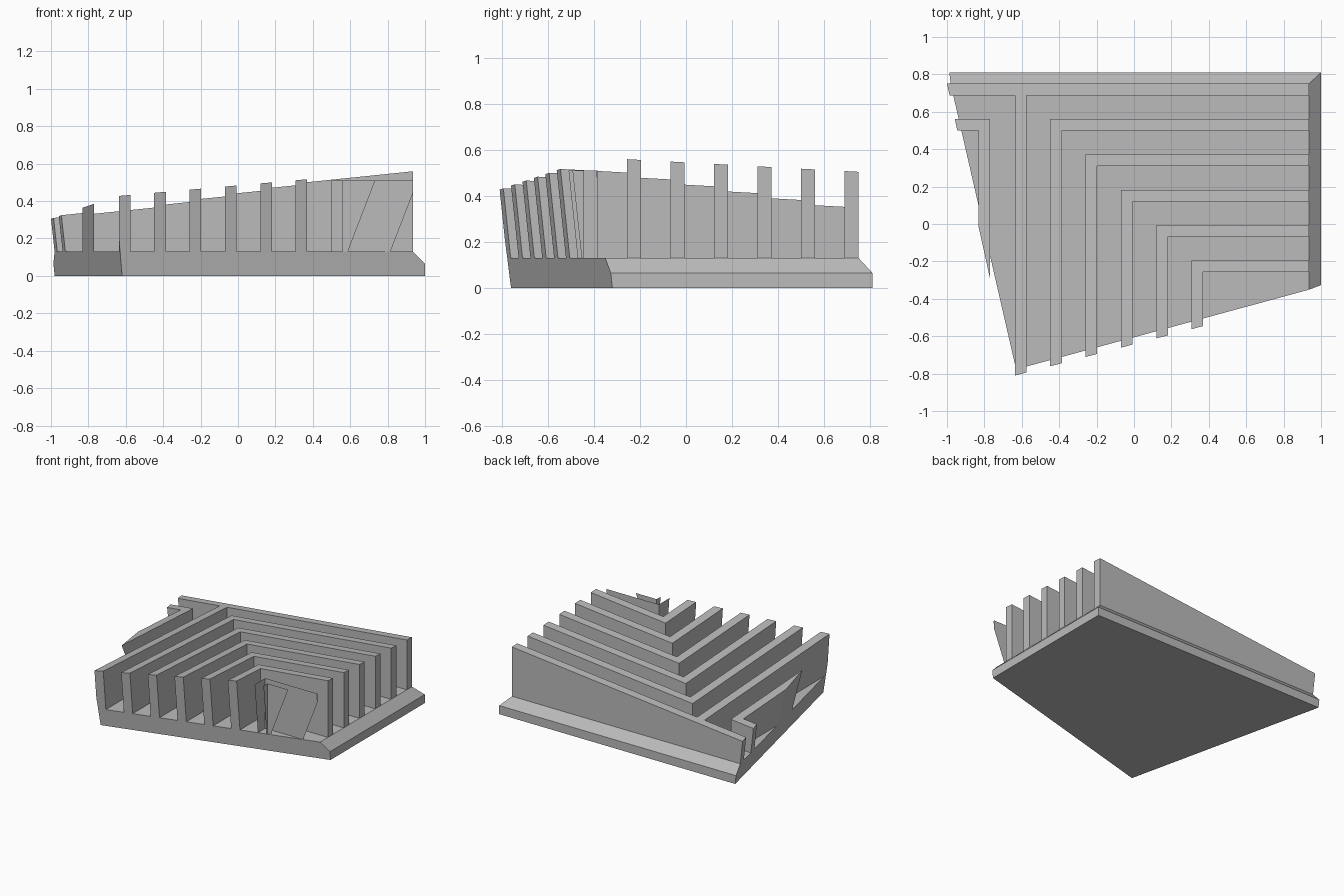
import bpy, bmesh
from mathutils import Vector

if "Cube" in bpy.data.objects:
    bpy.data.objects.remove(bpy.data.objects["Cube"])

grey = bpy.data.materials.new("grey")
grey.diffuse_color = (0.5, 0.5, 0.5, 1)
grey.use_nodes = True
grey.node_tree.nodes["Principled BSDF"].inputs["Base Color"].default_value = grey.diffuse_color

# Slanted trimming planes: (point, outward normal)
FRONT = (Vector((1, -0.32, 0)), Vector((0.272, -1, -0.105)))
LEFT = (Vector((-0.98, 0.81, 0)), Vector((-1, -0.2293, -0.11)))
TOP = (Vector((-1, 0.75, 0.305)), Vector((-0.103, 0.0545, 1)))
FLOOR, THICK, PITCH, RIGHT = 0.13, 0.062, 0.189, 0.935


def build(name, loops, planes):
    """Stack matching outlines into a solid, then trim it with planes."""
    bm = bmesh.new()
    rings = [[bm.verts.new(p) for p in loop] for loop in loops]
    n = len(rings[0])
    for a, b in zip(rings, rings[1:]):
        for i in range(n):
            j = (i + 1) % n
            bm.faces.new((a[i], a[j], b[j], b[i]))
    bm.faces.new(rings[0][::-1])
    bm.faces.new(rings[-1])
    for point, normal in planes:
        geom = bm.verts[:] + bm.edges[:] + bm.faces[:]
        bmesh.ops.bisect_plane(bm, geom=geom, plane_co=point,
                               plane_no=normal.normalized(), clear_outer=True)
        rim = [e for e in bm.edges if e.is_boundary]
        if rim:
            bmesh.ops.holes_fill(bm, edges=rim, sides=0)
    bmesh.ops.recalc_face_normals(bm, faces=bm.faces[:])
    mesh = bpy.data.meshes.new(name)
    bm.to_mesh(mesh)
    bm.free()
    mesh.materials.append(grey)
    obj = bpy.data.objects.new(name, mesh)
    bpy.context.collection.objects.link(obj)


def rect(x0, y0, x1, y1, z):
    return [(x0, y0, z), (x1, y0, z), (x1, y1, z), (x0, y1, z)]


def fin(name, outline, height=0.8):
    loops = [[(x, y, z) for x, y in outline] for z in (FLOOR - 0.005, height)]
    build(name, loops, (FRONT, LEFT, TOP))


def angle_outline(x, y, end):
    """L outline: one arm runs forward, the other sideways to end."""
    t = THICK if end > x else -THICK
    return [(x, -1.2), (x + t, -1.2), (x + t, y - THICK),
            (end, y - THICK), (end, y), (x, y)]


# Base plate with chamfered right and back edges
build("base_plate", [rect(-1.3, -1.3, 1, 0.81, 0),
                     rect(-1.3, -1.3, 1, 0.81, 0.065),
                     rect(-1.3, -1.3, RIGHT, 0.75, FLOOR)], (FRONT, LEFT))

# Long back fin with the straight fin branching forward from it
x0, xb = -0.637, -0.637 + THICK
yb = 0.75 - THICK
fin("back_fin", [(-1.3, yb), (x0, yb), (x0, -1.2), (xb, -1.2),
                 (xb, yb), (RIGHT, yb), (RIGHT, 0.75), (-1.3, 0.75)])

# Nested right-angle fins; the innermost is slightly lower
for k in range(1, 7):
    fin(f"angle_fin_{k}", angle_outline(x0 + PITCH * k, 0.75 - PITCH * k, RIGHT),
        0.51 if k == 6 else 0.8)

# Mirrored fin on the left
fin("left_angle_fin", angle_outline(xb - PITCH - 0.005, 0.75 - PITCH, -1.3))
